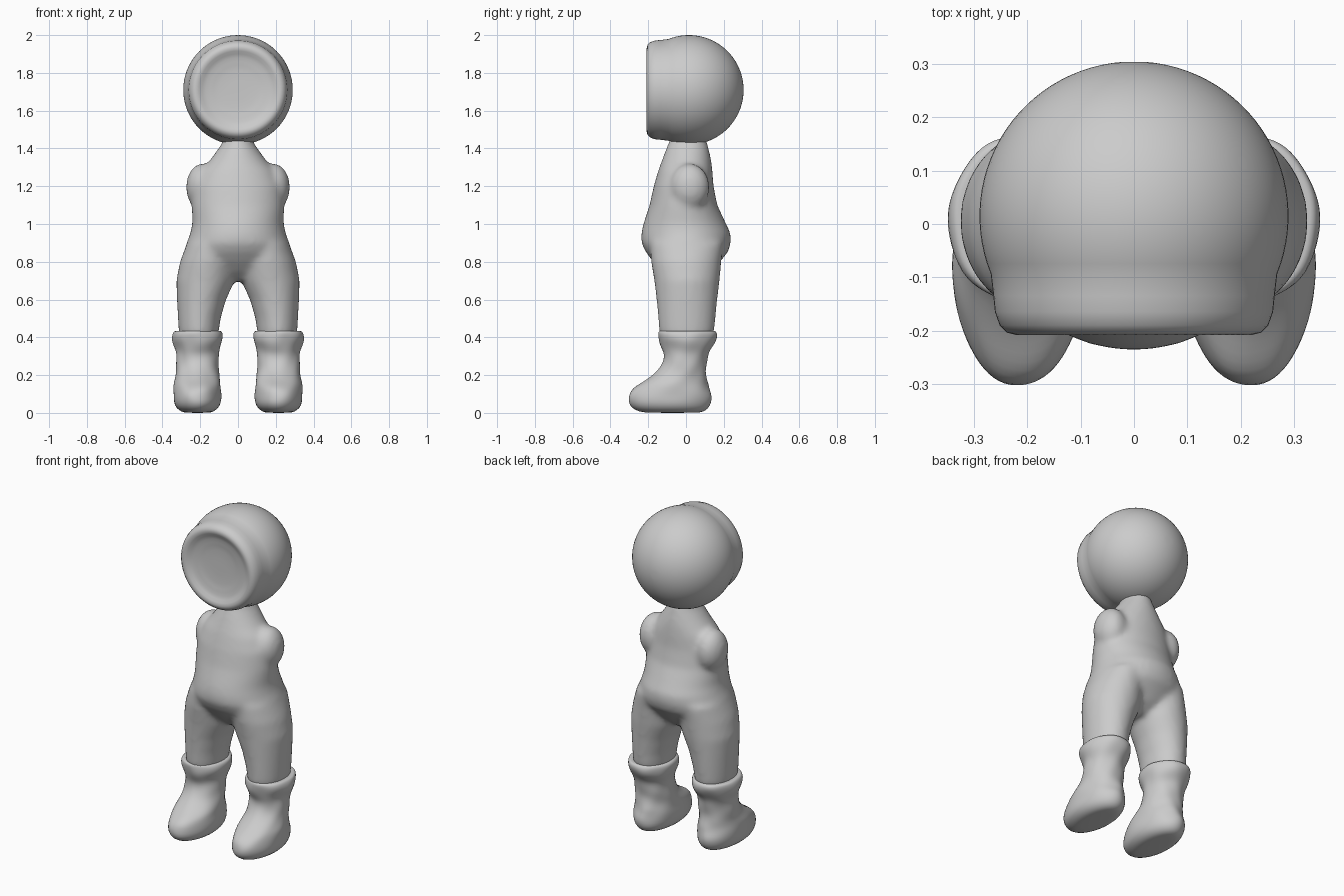
import bpy, bmesh, math
from mathutils import Matrix

grey = bpy.data.materials.new("plain grey")
grey.diffuse_color = (0.6, 0.6, 0.6, 1)


def finish(bm, name):
    bmesh.ops.recalc_face_normals(bm, faces=bm.faces)
    me = bpy.data.meshes.new(name)
    bm.to_mesh(me)
    bm.free()
    me.materials.append(grey)
    for p in me.polygons:
        p.use_smooth = True
    ob = bpy.data.objects.new(name, me)
    bpy.context.collection.objects.link(ob)
    return ob


def skin(bm, rings):
    """Join closed rings of points and cap both ends."""
    vs = [[bm.verts.new(p) for p in r] for r in rings]
    n = len(vs[0])
    for a, b in zip(vs, vs[1:]):
        for i in range(n):
            j = (i + 1) % n
            bm.faces.new((a[i], a[j], b[j], b[i]))
    bm.faces.new(vs[0])
    bm.faces.new(vs[-1])


def oval(z, cx, rx, y0, y1, n=40, ripple=None):
    cy, ry = (y0 + y1) / 2, (y1 - y0) / 2
    pts = []
    for i in range(n):
        t = 2 * math.pi * i / n
        k = 1 + (ripple(t, z) if ripple else 0)
        pts.append((cx + rx * k * math.cos(t), cy + ry * k * math.sin(t), z))
    return pts


# Head: ball turned about the y axis, with a rimmed, dished face
profile = []
for i in range(1, 29):
    a = math.radians(i * 4)
    profile.append((0.015 + 0.29 * math.cos(a), 0.29 * math.sin(a)))
profile += [(-0.135, 0.264), (-0.165, 0.261), (-0.19, 0.252), (-0.204, 0.238),
            (-0.208, 0.222), (-0.203, 0.206), (-0.194, 0.19), (-0.187, 0.17),
            (-0.185, 0.15), (-0.181, 0.13), (-0.178, 0.1), (-0.177, 0.05), (-0.177, 0.01)]
bm = bmesh.new()
skin(bm, [[(r * math.cos(2 * math.pi * i / 72), y, 1.71 + r * math.sin(2 * math.pi * i / 72))
           for i in range(72)] for y, r in profile])
finish(bm, "head")

# Body: torso, armless shoulders and legs melted together
torso = [(0.70, 0.10, -0.07, 0.08), (0.75, 0.18, -0.13, 0.14), (0.80, 0.265, -0.175, 0.18),
         (0.85, 0.285, -0.212, 0.222), (0.90, 0.272, -0.237, 0.238), (0.95, 0.253, -0.237, 0.237),
         (1.0, 0.242, -0.226, 0.213), (1.1, 0.245, -0.193, 0.166), (1.2, 0.235, -0.171, 0.146),
         (1.28, 0.2, -0.148, 0.14), (1.33, 0.155, -0.13, 0.135), (1.38, 0.118, -0.112, 0.125),
         (1.43, 0.083, -0.092, 0.112), (1.5, 0.06, -0.07, 0.09)]
leg = [(0.375, 0.206, 0.096, -0.12, 0.125), (0.43, 0.208, 0.106, -0.142, 0.15),
       (0.5, 0.205, 0.113, -0.147, 0.156), (0.6, 0.193, 0.13, -0.156, 0.166),
       (0.7, 0.172, 0.155, -0.168, 0.178), (0.8, 0.155, 0.152, -0.185, 0.187),
       (0.9, 0.14, 0.13, -0.19, 0.2)]
bm = bmesh.new()
skin(bm, [oval(z, 0, rx, y0, y1) for z, rx, y0, y1 in torso])
for s in (-1, 1):
    skin(bm, [oval(z, s * cx, rx, y0, y1) for z, cx, rx, y0, y1 in leg])
    bmesh.ops.create_uvsphere(bm, u_segments=32, v_segments=16, radius=1,
                              matrix=Matrix.Translation((s * 0.19, 0.02, 1.195))
                              @ Matrix.Diagonal((0.085, 0.105, 0.125, 1)))
body = finish(bm, "body")
m = body.modifiers.new("melt", 'REMESH')
m.mode = 'VOXEL'
m.voxel_size = 0.014
m.use_smooth_shade = True
m = body.modifiers.new("soften", 'SMOOTH')
m.factor = 0.5
m.iterations = 12


# Boots: stacked ovals with a rolled cuff and soft wrinkles
def wrinkle(t, z):
    if z < 0.08:
        return 0
    return 0.016 * math.sin(3 * t + 55 * z) + 0.01 * math.sin(7 * t - 30 * z)


boot = [(0.0, 0.06, -0.2, 0.06), (0.006, 0.085, -0.25, 0.095), (0.025, 0.112, -0.287, 0.12),
        (0.055, 0.125, -0.306, 0.135), (0.09, 0.127, -0.303, 0.137), (0.12, 0.126, -0.29, 0.128),
        (0.145, 0.124, -0.262, 0.12), (0.165, 0.122, -0.228, 0.113), (0.19, 0.117, -0.19, 0.108),
        (0.22, 0.114, -0.152, 0.106), (0.25, 0.113, -0.131, 0.109), (0.28, 0.112, -0.12, 0.112),
        (0.31, 0.112, -0.117, 0.117), (0.335, 0.117, -0.125, 0.13), (0.36, 0.126, -0.136, 0.148),
        (0.385, 0.134, -0.145, 0.16), (0.41, 0.135, -0.148, 0.166), (0.428, 0.13, -0.146, 0.163),
        (0.436, 0.119, -0.138, 0.153), (0.43, 0.1, -0.12, 0.135)]
bm = bmesh.new()
skin(bm, [oval(z, 0.215, rx, y0, y1, 40, wrinkle) for z, rx, y0, y1 in boot])
boots = finish(bm, "boots")
m = boots.modifiers.new("pair", 'MIRROR')
m.use_mirror_merge = False
m = boots.modifiers.new("round", 'SUBSURF')
m.levels = m.render_levels = 1
